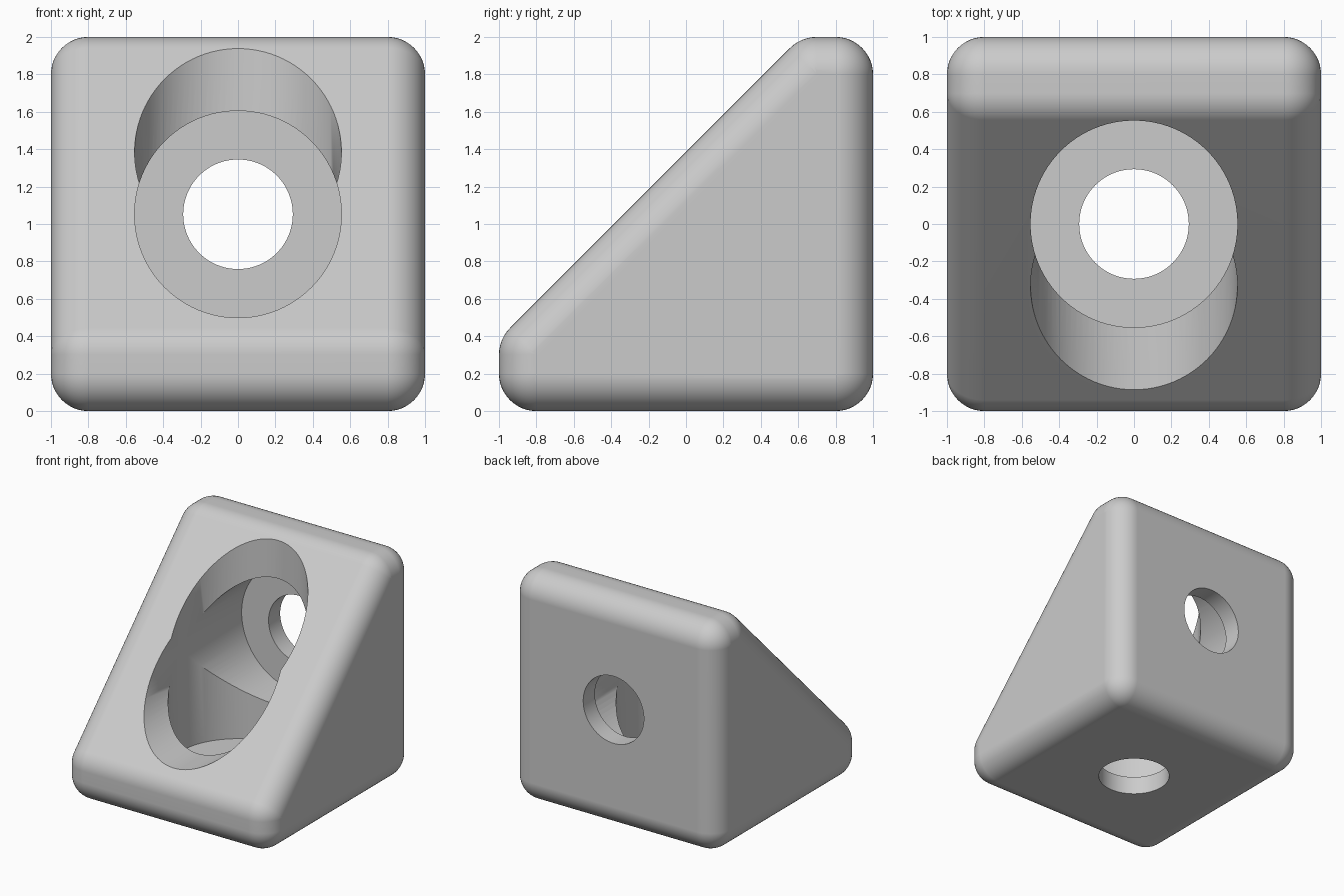
import bpy, bmesh, math
from mathutils import Matrix, Vector

old = bpy.data.objects.get("Cube")
if old:
    bpy.data.objects.remove(old, do_unlink=True)

FILLET = 0.2        # radius of every rounded outer edge
WALL = 0.16         # thickness left under each counterbore
BORE, HOLE = 0.553, 0.293
SLOPE = 1.385       # sloped face is z = y + SLOPE

grey = bpy.data.materials.new("light grey")
grey.use_nodes = True
colour = (0.6, 0.6, 0.6, 1)
grey.diffuse_color = colour
grey.node_tree.nodes["Principled BSDF"].inputs["Base Color"].default_value = colour


def add_object(name, bm):
    mesh = bpy.data.meshes.new(name)
    bm.to_mesh(mesh)
    bm.free()
    mesh.materials.append(grey)
    obj = bpy.data.objects.new(name, mesh)
    bpy.context.collection.objects.link(obj)
    return obj


# Rounded wedge: hull of one ball at each inset corner
inner_slope = SLOPE - FILLET * math.sqrt(2)
low, high = FILLET, 2 - FILLET
near, far = FILLET - 1, 1 - FILLET
profile = [(near, low), (far, low), (far, high),
           (high - inner_slope, high), (near, near + inner_slope)]
bm = bmesh.new()
for y, z in profile:
    for x in (near, far):
        place = Matrix.Translation((x, y, z)) @ Matrix.Rotation(math.pi / 2, 4, 'Y')
        bmesh.ops.create_uvsphere(bm, u_segments=48, v_segments=24,
                                  radius=FILLET, matrix=place)
hull = bmesh.ops.convex_hull(bm, input=bm.verts[:])
inside = {g for g in hull["geom_interior"] + hull["geom_unused"]
          if isinstance(g, bmesh.types.BMVert)}
bmesh.ops.delete(bm, geom=list(inside), context='VERTS')
bmesh.ops.dissolve_limit(bm, angle_limit=0.005, verts=bm.verts[:], edges=bm.edges[:])
bmesh.ops.recalc_face_normals(bm, faces=bm.faces[:])
bracket = add_object("corner_bracket", bm)


# Cylindrical cutters, each running between two points
def cut(name, start, end, radius):
    start, end = Vector(start), Vector(end)
    axis = end - start
    bm = bmesh.new()
    place = Matrix.Translation((start + end) / 2) @ axis.to_track_quat('Z', 'Y').to_matrix().to_4x4()
    bmesh.ops.create_cone(bm, cap_ends=True, segments=96, radius1=radius,
                          radius2=radius, depth=axis.length, matrix=place)
    cutter = add_object(name, bm)
    cutter.hide_render = True
    mod = bracket.modifiers.new(name, 'BOOLEAN')
    mod.object = cutter
    mod.operation = 'DIFFERENCE'
    mod.solver = 'EXACT'
    bpy.context.view_layer.objects.active = bracket
    bpy.ops.object.modifier_apply(modifier=mod.name)
    bpy.data.objects.remove(cutter, do_unlink=True)


MID = 1.052         # height of the horizontal screw axis
cut("floor_counterbore", (0, 0, WALL), (0, 0, 3), BORE)
cut("back_counterbore", (0, 1 - WALL, MID), (0, -2, MID), BORE)
cut("floor_screw_hole", (0, 0, -1), (0, 0, 1), HOLE)
cut("back_screw_hole", (0, 2, MID), (0, 0, MID), HOLE)

# Smooth fillets and bores, crisp rims, flat large faces
bpy.ops.object.select_all(action='DESELECT')
bracket.select_set(True)
bpy.context.view_layer.objects.active = bracket
bpy.ops.object.shade_smooth_by_angle(angle=math.radians(30))
weighted = bracket.modifiers.new("flat_face_normals", 'WEIGHTED_NORMAL')
weighted.keep_sharp = True
